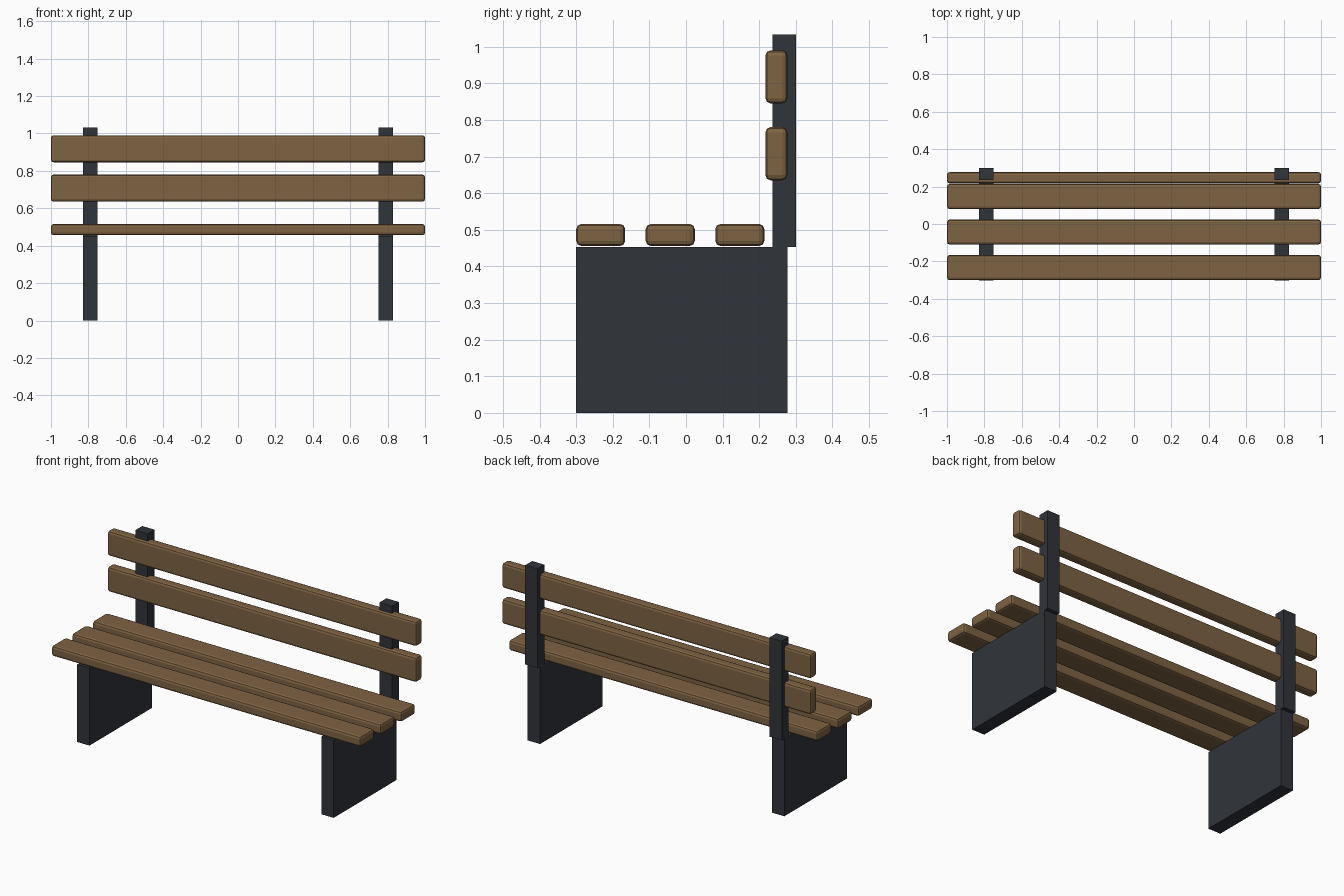
import bpy

if "Cube" in bpy.data.objects:
    bpy.data.objects.remove(bpy.data.objects["Cube"])


def material(name, color):
    m = bpy.data.materials.new(name)
    m.diffuse_color = color
    m.use_nodes = True
    m.node_tree.nodes["Principled BSDF"].inputs["Base Color"].default_value = m.diffuse_color
    return m


wood = material("wood", (0.21, 0.125, 0.055, 1))
metal = material("dark_metal", (0.03, 0.034, 0.042, 1))


def box(name, center, size, mat, bevel=0):
    bpy.ops.mesh.primitive_cube_add(size=1, location=center)
    ob = bpy.context.object
    ob.name = name
    ob.scale = size
    bpy.ops.object.transform_apply(location=False, rotation=False, scale=True)
    ob.data.materials.append(mat)
    if bevel:
        mod = ob.modifiers.new("rounded_edges", 'BEVEL')
        mod.width = bevel
        mod.segments = 2
    return ob


# Side panels and the uprights standing on their back edge
for side, x in (("left", -0.79), ("right", 0.79)):
    box(f"{side}_leg_panel", (x, -0.012, 0.2265), (0.08, 0.578, 0.453), metal)
    box(f"{side}_back_post", (x, 0.268, 0.743), (0.08, 0.064, 0.58), metal)

# Seat slats
for i in range(3):
    box(f"seat_slat_{i + 1}", (0, -0.233 + 0.19 * i, 0.486), (2, 0.134, 0.06), wood, 0.014)

# Backrest slats
for i in range(2):
    box(f"back_slat_{i + 1}", (0, 0.247, 0.708 + 0.21 * i), (2, 0.06, 0.145), wood, 0.014)
